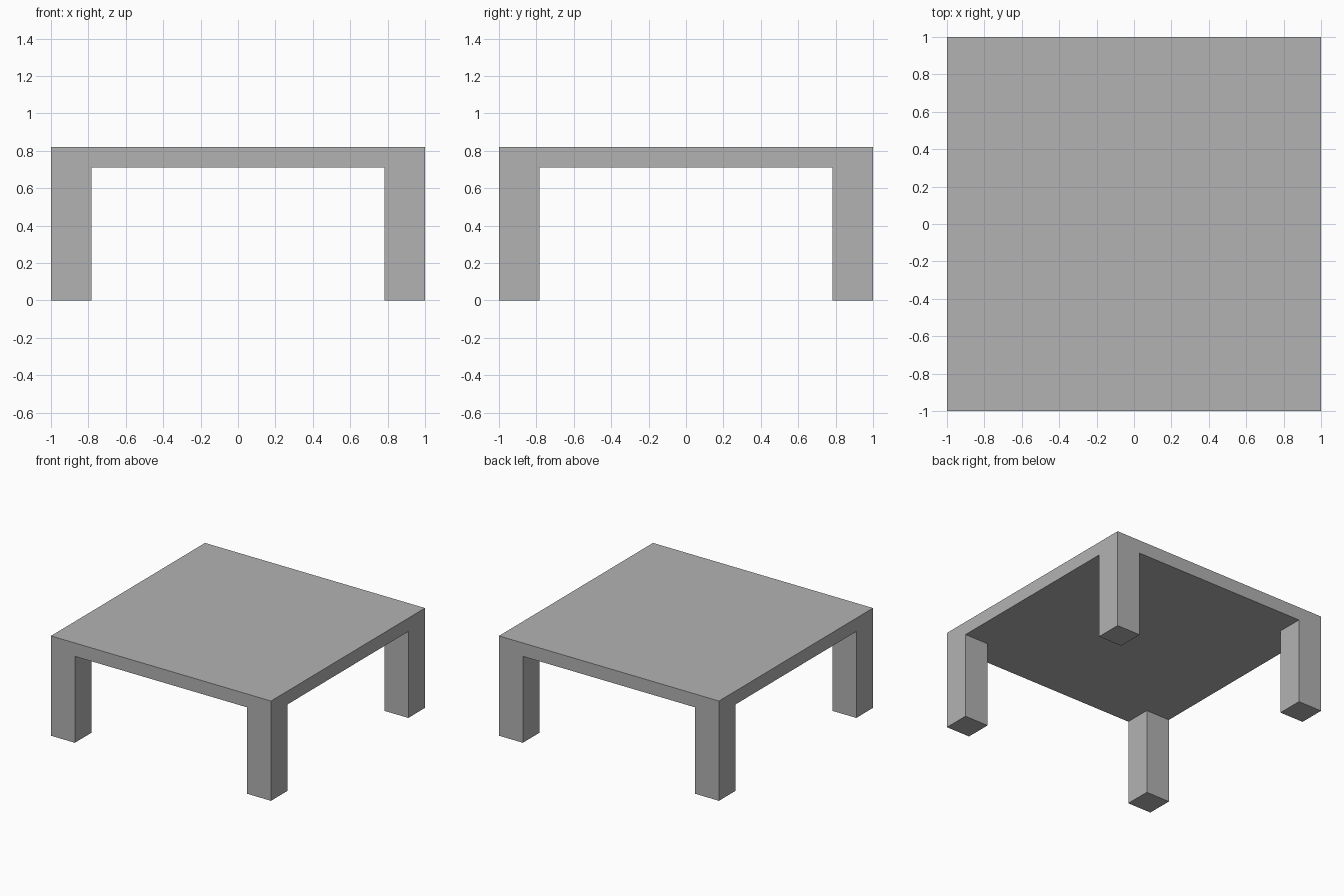
import bpy
import bmesh

HALF = 1.0        # half the width of the top
HEIGHT = 0.82     # overall height
UNDERSIDE = 0.71  # bottom of the top slab
LEG = 0.217       # leg thickness

if "Cube" in bpy.data.objects:
    bpy.data.objects.remove(bpy.data.objects["Cube"], do_unlink=True)

# Plain grey finish
grey = bpy.data.materials.new("plain_grey")
grey.use_nodes = True
colour = (0.448, 0.448, 0.448, 1.0)
grey.diffuse_color = colour
grey.node_tree.nodes["Principled BSDF"].inputs["Base Color"].default_value = colour

bm = bmesh.new()

# Top slab, cut along the inner lines of the legs
bmesh.ops.create_cube(bm, size=2 * HALF)
for v in bm.verts:
    v.co.z = HEIGHT if v.co.z > 0 else UNDERSIDE
inner = HALF - LEG
for axis in ((1, 0, 0), (0, 1, 0)):
    for side in (-inner, inner):
        bmesh.ops.bisect_plane(bm, geom=bm.verts[:] + bm.edges[:] + bm.faces[:],
                               plane_co=[side * a for a in axis], plane_no=axis)

# Four square legs, pulled down from the corners of the underside
bm.normal_update()
corners = []
for f in bm.faces:
    c = f.calc_center_median()
    if f.normal.z < -0.9 and abs(c.x) > inner and abs(c.y) > inner:
        corners.append(f)
for face in bmesh.ops.extrude_discrete_faces(bm, faces=corners)["faces"]:
    for v in face.verts:
        v.co.z = 0.0

# Weld and merge flush faces into clean flat panels
bmesh.ops.remove_doubles(bm, verts=bm.verts, dist=0.0001)
bmesh.ops.dissolve_limit(bm, angle_limit=0.01, verts=bm.verts, edges=bm.edges)
bmesh.ops.recalc_face_normals(bm, faces=bm.faces)

mesh = bpy.data.meshes.new("table")
bm.to_mesh(mesh)
bm.free()
mesh.materials.append(grey)
bpy.context.collection.objects.link(bpy.data.objects.new("table", mesh))
